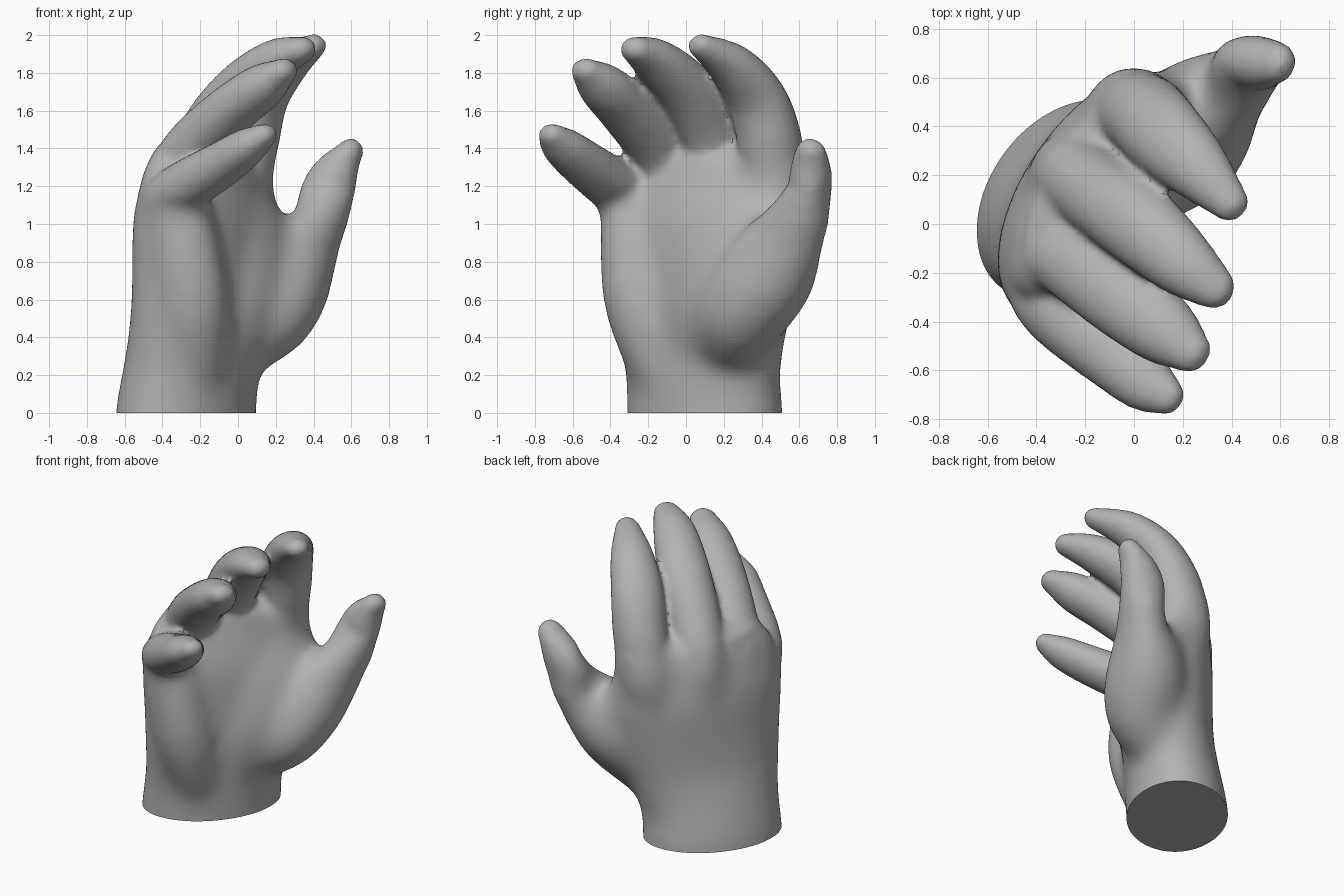
import bpy, bmesh, math
from mathutils import Vector

SIDES = 24
STEPS = 6
ROUNDS = 35

old = bpy.data.objects.get("Cube")
if old:
    bpy.data.objects.remove(old, do_unlink=True)


def spline(p0, p1, p2, p3, t):
    """Smooth interpolation of positions and radii between p1 and p2."""
    return [0.5 * (2 * b + (c - a) * t + (2 * a - 5 * b + 4 * c - d) * t * t
                   + (3 * b - a - 3 * c + d) * t ** 3)
            for a, b, c, d in zip(p0, p1, p2, p3)]


def add_limb(bm, points, turn, turn_end=None):
    """Closed tube through (x, y, z, half width, half thickness) points,
    the width lying along a horizontal direction given in degrees."""
    turn_end = turn if turn_end is None else turn_end
    ends = [points[0]] + list(points) + [points[-1]]
    path = []
    for i in range(len(points) - 1):
        path += [spline(*ends[i:i + 4], s / STEPS) for s in range(STEPS)]
    path.append(list(points[-1]))
    centres = [Vector(p[:3]) for p in path]
    last = len(path) - 1

    # ordinary stations, then shrinking ones that round both ends
    round_angles = (30, 55, 75, 86)
    stations = ([(0, -a) for a in reversed(round_angles)]
                + [(i, 0) for i in range(last + 1)]
                + [(last, a) for a in round_angles])
    rings = []
    for i, cap in stations:
        along = (centres[min(i + 1, last)] - centres[max(i - 1, 0)]).normalized()
        angle = math.radians(turn + (turn_end - turn) * i / last)
        side = Vector((math.cos(angle), math.sin(angle), 0))
        side = (side - along * side.dot(along)).normalized()
        normal = along.cross(side)
        wide, thick = path[i][3:]
        centre = centres[i] + along * thick * math.sin(math.radians(cap))
        shrink = math.cos(math.radians(cap))
        ring = []
        for k in range(SIDES):
            a = math.tau * k / SIDES
            ring.append(bm.verts.new(centre + shrink * (
                side * wide * math.cos(a) + normal * thick * math.sin(a))))
        rings.append(ring)
    for low, high in zip(rings, rings[1:]):
        for k in range(SIDES):
            n = (k + 1) % SIDES
            bm.faces.new((low[k], low[n], high[n], high[k]))
    bm.faces.new(list(reversed(rings[0])))
    bm.faces.new(rings[-1])


def on_palm(co, margin):
    """True on the wrist, palm and knuckles, false on the free digits."""
    thumb = co.x > 0.3 and co.z > 1 - margin
    return co.z < 1.3 - margin + 0.3 * co.y and co.y > margin - 0.56 and not thumb


bm = bmesh.new()

# Wrist and palm
add_limb(bm, [(-.28, .10, -.2, .46, .325), (-.275, .10, 0, .46, .325),
              (-.25, .09, .2, .455, .31), (-.21, .09, .45, .5, .29),
              (-.19, .11, .7, .54, .28), (-.18, .13, 1, .57, .27),
              (-.17, .16, 1.24, .52, .21)], 53, 59)
# Heel of the palm below the little finger
add_limb(bm, [(-.24, -.12, .25, .19, .19), (-.25, -.24, .6, .2, .21),
              (-.31, -.28, 1, .18, .19)], 60)
# Slope from the palm hollow up to the thumb
add_limb(bm, [(-.05, .11, .34, .28, .17), (.09, .19, .6, .33, .17),
              (.06, .21, .88, .34, .16), (-.07, .2, 1.14, .32, .14)], 56)
# Little finger
add_limb(bm, [(-.39, -.22, .95, .15, .14), (-.36, -.27, 1.1, .17, .16),
              (-.27, -.38, 1.2, .16, .14), (-.08, -.54, 1.32, .145, .12),
              (.05, -.65, 1.41, .125, .1), (.14, -.71, 1.47, .08, .065)], 60)
# Ring finger
add_limb(bm, [(-.33, -.06, .95, .17, .16), (-.34, -.06, 1.18, .18, .17),
              (-.24, -.15, 1.4, .17, .15), (-.04, -.31, 1.6, .165, .135),
              (.13, -.44, 1.73, .145, .12), (.24, -.53, 1.81, .09, .07)], 58)
# Middle finger
add_limb(bm, [(-.25, .17, .95, .18, .18), (-.25, .2, 1.22, .18, .18),
              (-.14, .12, 1.49, .17, .165), (.02, .0, 1.71, .17, .145),
              (.2, -.16, 1.865, .14, .115), (.34, -.27, 1.925, .09, .07)], 58)
# Index finger
add_limb(bm, [(-.05, .4, .92, .17, .17), (-.01, .46, 1.18, .19, .19),
              (.05, .44, 1.45, .175, .17), (.12, .37, 1.67, .17, .14),
              (.25, .24, 1.84, .14, .115), (.4, .08, 1.943, .08, .065)], 56)
# Thumb with its fleshy base
add_limb(bm, [(-.02, .22, .34, .18, .2), (.15, .29, .53, .26, .25),
              (.27, .44, .75, .25, .26), (.415, .57, .97, .15, .185),
              (.475, .65, 1.17, .145, .12), (.525, .66, 1.28, .12, .11),
              (.585, .66, 1.37, .075, .09)], -12)
# Web between thumb and index finger
add_limb(bm, [(.05, .46, 1.2, .15, .13), (.1, .47, 1, .16, .13),
              (.2, .5, .82, .16, .14)], 60)

bmesh.ops.recalc_face_normals(bm, faces=bm.faces)
mesh = bpy.data.meshes.new("hand")
bm.to_mesh(mesh)
bm.free()
hand = bpy.data.objects.new("hand", mesh)
bpy.context.collection.objects.link(hand)

# Fuse the parts into one skin
fuse = hand.modifiers.new("fuse", 'REMESH')
fuse.mode = 'VOXEL'
fuse.voxel_size = 0.022
soften = hand.modifiers.new("soften", 'SMOOTH')
soften.factor = 0.5
soften.iterations = 7
graph = bpy.context.evaluated_depsgraph_get()
skin = bpy.data.meshes.new_from_object(hand.evaluated_get(graph))
hand.modifiers.clear()
hand.data = skin
bpy.data.meshes.remove(mesh)
skin.name = "hand"

# Blend the joints of the palm more softly than the fingers
bm = bmesh.new()
bm.from_mesh(skin)
for i in range(ROUNDS):
    palm = [v for v in bm.verts if on_palm(v.co, 0.12 * i / ROUNDS)]
    bmesh.ops.smooth_vert(bm, verts=palm, factor=0.5, use_axis_x=True,
                          use_axis_y=True, use_axis_z=True)

# Flat cut across the wrist
bmesh.ops.bisect_plane(bm, geom=bm.verts[:] + bm.edges[:] + bm.faces[:],
                       plane_co=(0, 0, 0), plane_no=(0, 0, 1), clear_inner=True)
bmesh.ops.holes_fill(bm, edges=[e for e in bm.edges if e.is_boundary], sides=0)
bmesh.ops.recalc_face_normals(bm, faces=bm.faces)
bm.to_mesh(skin)
bm.free()

# Plain grey skin
grey = bpy.data.materials.new("plain grey")
grey.use_nodes = True
colour = (0.45, 0.45, 0.45, 1)
grey.diffuse_color = colour
grey.node_tree.nodes["Principled BSDF"].inputs["Base Color"].default_value = colour
skin.materials.clear()
skin.materials.append(grey)

bpy.ops.object.select_all(action='DESELECT')
hand.select_set(True)
bpy.context.view_layer.objects.active = hand
bpy.ops.object.shade_smooth_by_angle(angle=math.radians(40))
